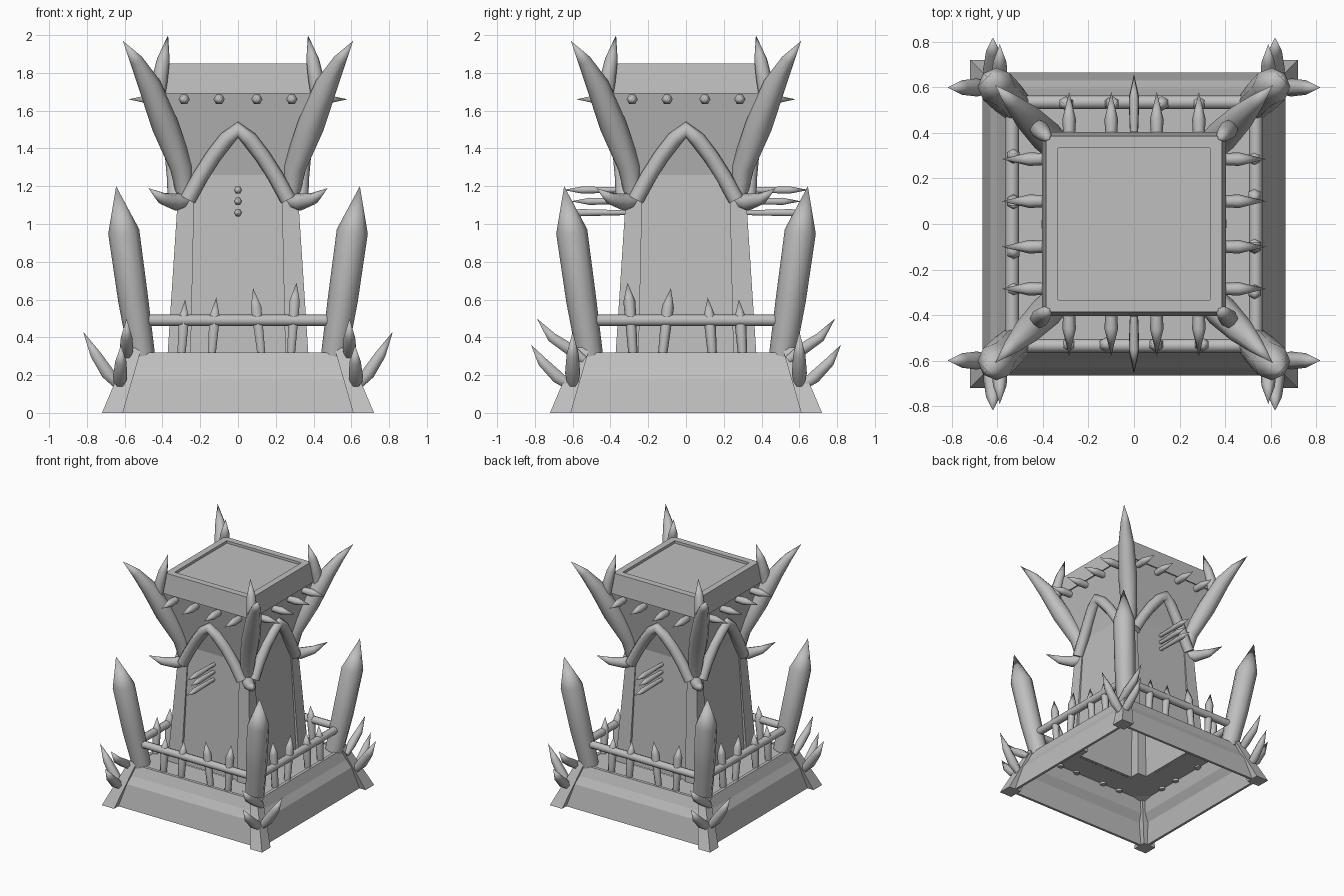
import bpy
import bmesh
import math
from mathutils import Vector

cube = bpy.data.objects.get("Cube")
if cube:
    bpy.data.objects.remove(cube, do_unlink=True)

stone = bpy.data.materials.new("grey_stone")
stone.use_nodes = True
colour = (0.52, 0.52, 0.52, 1)
stone.diffuse_color = colour
stone.node_tree.nodes["Principled BSDF"].inputs["Base Color"].default_value = colour


def finish(name, bm, smooth=False, recalc=True):
    if recalc:
        bmesh.ops.recalc_face_normals(bm, faces=bm.faces)
    mesh = bpy.data.meshes.new(name)
    bm.to_mesh(mesh)
    bm.free()
    mesh.materials.append(stone)
    ob = bpy.data.objects.new(name, mesh)
    bpy.context.collection.objects.link(ob)
    if smooth:
        bpy.ops.object.select_all(action='DESELECT')
        ob.select_set(True)
        bpy.context.view_layer.objects.active = ob
        bpy.ops.object.shade_smooth_by_angle(angle=math.radians(62))
    return ob


def bridge(bm, a, b):
    n = len(a)
    for i in range(n):
        bm.faces.new((a[i], a[(i + 1) % n], b[(i + 1) % n], b[i]))


def square_rings(bm, profile, cx=0, cy=0):
    return [[bm.verts.new((cx + sx * h, cy + sy * h, z))
             for sx, sy in ((-1, -1), (1, -1), (1, 1), (-1, 1))] for h, z in profile]


def square_loft(name, profile, closed):
    """Square rings of (half width, height), joined in a loop or capped."""
    bm = bmesh.new()
    rings = square_rings(bm, profile)
    for a, b in zip(rings, rings[1:]):
        bridge(bm, a, b)
    if closed:
        bridge(bm, rings[-1], rings[0])
    else:
        bm.faces.new(rings[0])
        bm.faces.new(rings[-1])
    return finish(name, bm)


def corner_post(name, sx, sy, low, high):
    """Tapered post between two squares given as (inner, outer, height)."""
    bm = bmesh.new()
    rings = []
    for a, b, z in (low, high):
        rings.append([bm.verts.new((sx * x, sy * y, z))
                      for x, y in ((a, a), (b, a), (b, b), (a, b))])
    bridge(bm, *rings)
    for r in rings:
        bm.faces.new(r)
    finish(name, bm)


def horn(name, pts, sides=8):
    """Round tube through (x, y, z, radius); radius 0 makes a point."""
    bm = bmesh.new()
    locs = [Vector(p[:3]) for p in pts]
    rings = []
    for i, p in enumerate(pts):
        t = (locs[min(i + 1, len(pts) - 1)] - locs[max(i - 1, 0)]).normalized()
        ref = Vector((0, 0, 1)) if abs(t.z) < 0.8 else Vector((1, 0, 0))
        if i == 0:
            u = t.cross(ref).normalized()
        else:
            u = (u - t * u.dot(t)).normalized()
        v = t.cross(u)
        if p[3] == 0:
            rings.append([bm.verts.new(locs[i])])
            continue
        rings.append([bm.verts.new(locs[i] + p[3] * (u * math.cos(k) + v * math.sin(k)))
                      for k in (math.tau * j / sides for j in range(sides))])
    for a, b in zip(rings, rings[1:]):
        if len(b) == 1:
            for j in range(sides):
                bm.faces.new((a[j], a[(j + 1) % sides], b[0]))
        else:
            bridge(bm, a, b)
    for r in (rings[0], rings[-1]):
        if len(r) > 1:
            bm.faces.new(r)
    finish(name, bm, smooth=True)


# Hollow stepped plinth
square_loft("plinth", [(.665, 0), (.63, .18), (.595, .24), (.565, .32),
                       (.54, .32), (.57, .22), (.61, .16), (.645, 0)], True)

# Thin deck sheet, facing down
bm = bmesh.new()
inner, outer = square_rings(bm, [(.345, .315), (.56, .315)])
bridge(bm, inner, outer)
for f in bm.faces:
    f.normal_update()
    if f.normal.z > 0:
        f.normal_flip()
finish("deck", bm, recalc=False)

# Tower with hollow shaft, flared head and recessed cap
square_loft("tower", [(.29, 1.24), (.33, .32), (.35, .32), (.305, 1.26), (.395, 1.69),
                      (.405, 1.69), (.387, 1.85), (.335, 1.85), (.335, 1.83)], False)

# Parts at the four corners
for sx in (-1, 1):
    for sy in (-1, 1):
        tag = ("front" if sy < 0 else "back") + ("_left" if sx > 0 else "_right")
        corner_post("plinth_post_" + tag, sx, sy, (.61, .72, 0), (.51, .575, .345))
        corner_post("tower_post_" + tag, sx, sy, (.25, .372, .32), (.23, .312, 1.24))

        def diagonal(name, pts):
            horn(name + "_" + tag, [(sx * d, sy * d, z, r) for d, z, r in pts])

        diagonal("stake", [(.51, .31, .07), (.555, .6, .08), (.605, .96, .083), (.645, 1.2, 0)])
        diagonal("great_horn", [(.28, 1.13, .04), (.30, 1.3, .06), (.385, 1.52, .072),
                                (.47, 1.74, .06), (.54, 1.87, .035), (.61, 1.97, 0)])
        diagonal("horn_prong", [(.42, 1.65, .03), (.415, 1.76, .042),
                                (.395, 1.87, .034), (.37, 2.0, 0)])
        diagonal("tusk", [(.26, 1.13, .042), (.33, 1.115, .045),
                          (.40, 1.135, .032), (.475, 1.19, 0)])

        def cluster(name, pts):
            horn(name + "_" + tag, [(sx * x, sy * y, z, r) for x, y, z, r in pts], 6)

        cluster("side_claw", [(.63, .6, .14, .025), (.69, .6, .21, .04),
                              (.755, .6, .31, .032), (.82, .6, .43, 0)])
        cluster("low_claw", [(.625, .6, .13, .025), (.625, .68, .19, .038),
                             (.62, .76, .27, .03), (.62, .82, .36, 0)])
        cluster("high_claw", [(.59, .54, .28, .025), (.59, .62, .34, .036),
                              (.59, .71, .40, .03), (.59, .79, .50, 0)])

# Parts on the four sides: t runs along the side, d points outward
sides = {"front": lambda t, d: (t, -d), "left": lambda t, d: (d, -t),
         "back": lambda t, d: (-t, d), "right": lambda t, d: (-d, t)}
for side, place in sides.items():
    def part(name, pts, n=8):
        horn(name + "_" + side, [(*place(t, d), z, r) for t, d, z, r in pts], n)

    # Railing
    part("rail", [(-.5, .535, .49, .03), (.5, .535, .49, .03)])
    for foot, tip, top in ((-.3, -.28, .6), (-.14, -.115, .61), (.125, .08, .66), (.28, .31, .69)):
        mid = foot + (tip - foot) * .65
        part("rail_spike", [(foot, .53, .3, .024), (mid, .53, top - .1, .032),
                            (tip, .53, top, 0)], 6)

    # Spikes beneath the cap
    for t in (-.285, -.1, .1, .285):
        part("cap_spike", [(t, .36, 1.66, .024), (t, .46, 1.66, .03), (t, .58, 1.66, 0)], 6)

    # Pointed arch
    leg = [(.265, .33, 1.13), (.2, .335, 1.25), (.13, .345, 1.36), (.06, .36, 1.45)]
    path = leg + [(0, .365, 1.5)] + [(-t, d, z) for t, d, z in reversed(leg)]
    part("arch", [(*p, .042) for p in path])

    # Thin bolts on the two main faces
    if side in ("front", "back"):
        for z, reach in ((1.18, .65), (1.12, .61), (1.06, .66)):
            part("bolt", [(0, .29, z, .014), (0, reach - .1, z, .022), (0, reach, z, 0)], 6)
